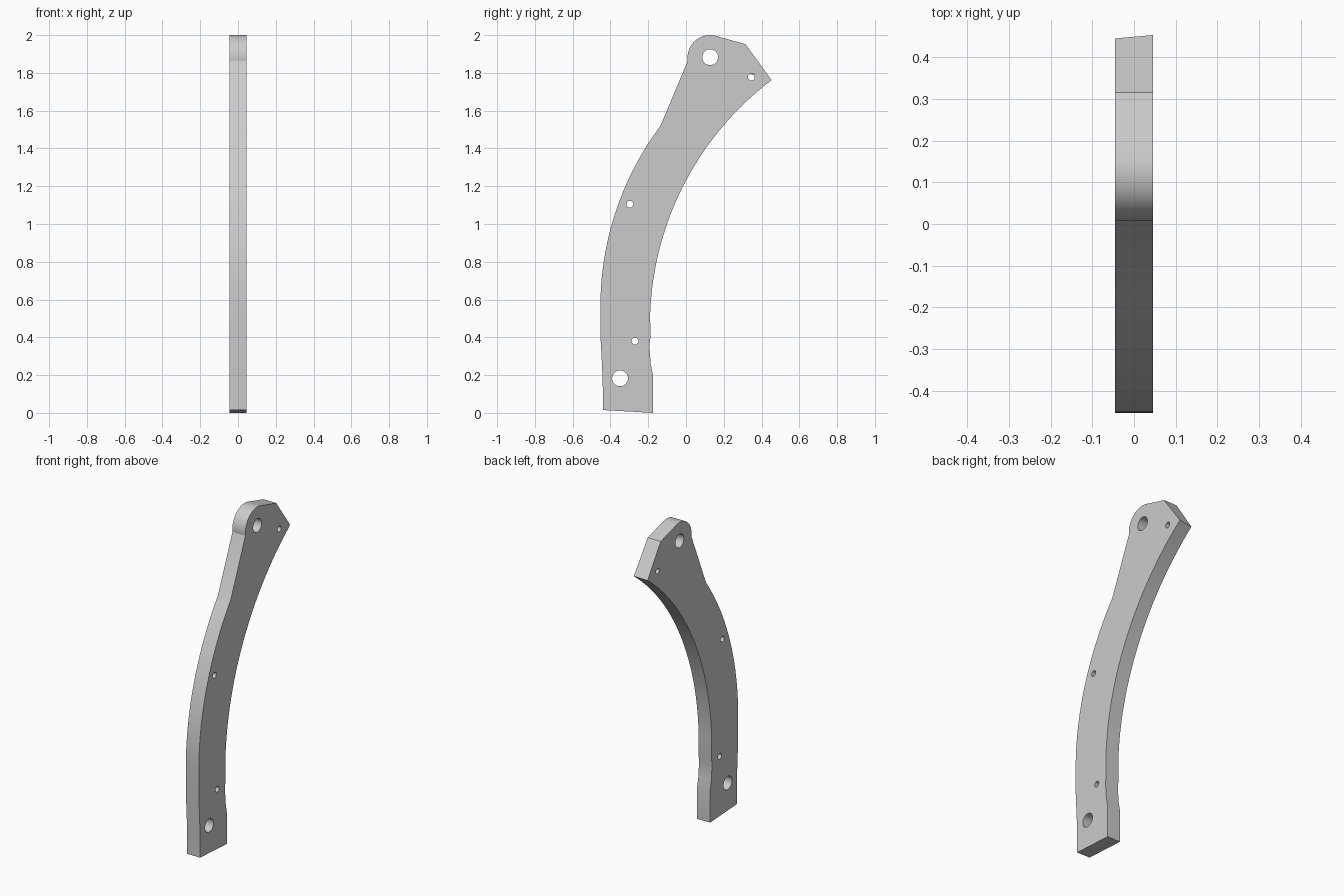
import bpy, bmesh
from math import cos, sin, atan2, radians, tau
from mathutils import Matrix

if "Cube" in bpy.data.objects:
    bpy.data.objects.remove(bpy.data.objects["Cube"])

HALF = 0.045  # half thickness of the plate


def arc(cy, cz, r, a0, a1, n):
    return [(cy + r * cos(a0 + (a1 - a0) * i / n),
             cz + r * sin(a0 + (a1 - a0) * i / n)) for i in range(n + 1)]


def arc3(a, b, c, n):
    """Circular arc from a through b to c."""
    (ax, ay), (bx, by), (cx, cy) = a, b, c
    d = 2 * (ax * (by - cy) + bx * (cy - ay) + cx * (ay - by))
    sa, sb, sc = ax**2 + ay**2, bx**2 + by**2, cx**2 + cy**2
    ux = (sa * (by - cy) + sb * (cy - ay) + sc * (ay - by)) / d
    uy = (sa * (cx - bx) + sb * (ax - cx) + sc * (bx - ax)) / d
    r = ((ax - ux)**2 + (ay - uy)**2) ** 0.5
    a0 = atan2(ay - uy, ax - ux) % tau
    a1 = atan2(cy - uy, cx - ux) % tau
    return arc(ux, uy, r, a0, a1, n)


# Outline in the y-z plane: foot, notch, inner curve, head, outer curve
outline = [(-0.44, 0.015), (-0.175, 0.0), (-0.175, 0.20), (-0.187, 0.26),
           (-0.194, 0.36), (-0.188, 0.40)]
outline += arc3((-0.19, 0.52), (0.0, 1.23), (0.453, 1.762), 32)
outline += [(0.315, 1.952), (0.193, 1.986)]
outline += arc(0.128, 1.88, 0.12, radians(74), radians(188), 18)
outline += arc3((-0.135, 1.52), (-0.321, 1.20), (-0.453, 0.58), 28)
outline += [(-0.453, 0.41), (-0.441, 0.18)]

# Bolt holes: y, z, radius
holes = [(0.128, 1.883, 0.042), (0.346, 1.778, 0.018), (-0.297, 1.105, 0.018),
         (-0.27, 0.38, 0.018), (-0.349, 0.183, 0.042)]

# Filled, extruded profile with holes
curve = bpy.data.curves.new("curved_bracket_profile", 'CURVE')
curve.dimensions = '2D'
curve.fill_mode = 'BOTH'
curve.extrude = HALF
for loop in [outline] + [arc(y, z, r, 0, tau, 32)[:-1] for y, z, r in holes]:
    spline = curve.splines.new('POLY')
    spline.points.add(len(loop) - 1)
    for point, (u, v) in zip(spline.points, loop):
        point.co = (u, v, 0, 1)
    spline.use_cyclic_u = True

bracket = bpy.data.objects.new("curved_bracket", curve)
bpy.context.collection.objects.link(bracket)
bpy.context.view_layer.objects.active = bracket
bracket.select_set(True)
bpy.ops.object.convert(target='MESH')

# Stand the profile upright: local x, y, z become world y, z, x
mesh = bracket.data
mesh.transform(Matrix(((0, 0, 1, 0), (1, 0, 0, 0), (0, 1, 0, 0), (0, 0, 0, 1))))
bm = bmesh.new()
bm.from_mesh(mesh)
bmesh.ops.remove_doubles(bm, verts=bm.verts, dist=0.0005)
# The pointed tip is slightly shorter on the left face
for v in bm.verts:
    if v.co.y > 0.45 and v.co.x < 0:
        v.co.y -= 0.008
        v.co.z -= 0.006
bmesh.ops.recalc_face_normals(bm, faces=bm.faces)
bm.to_mesh(mesh)
bm.free()
bpy.ops.object.shade_smooth_by_angle(angle=radians(20))
